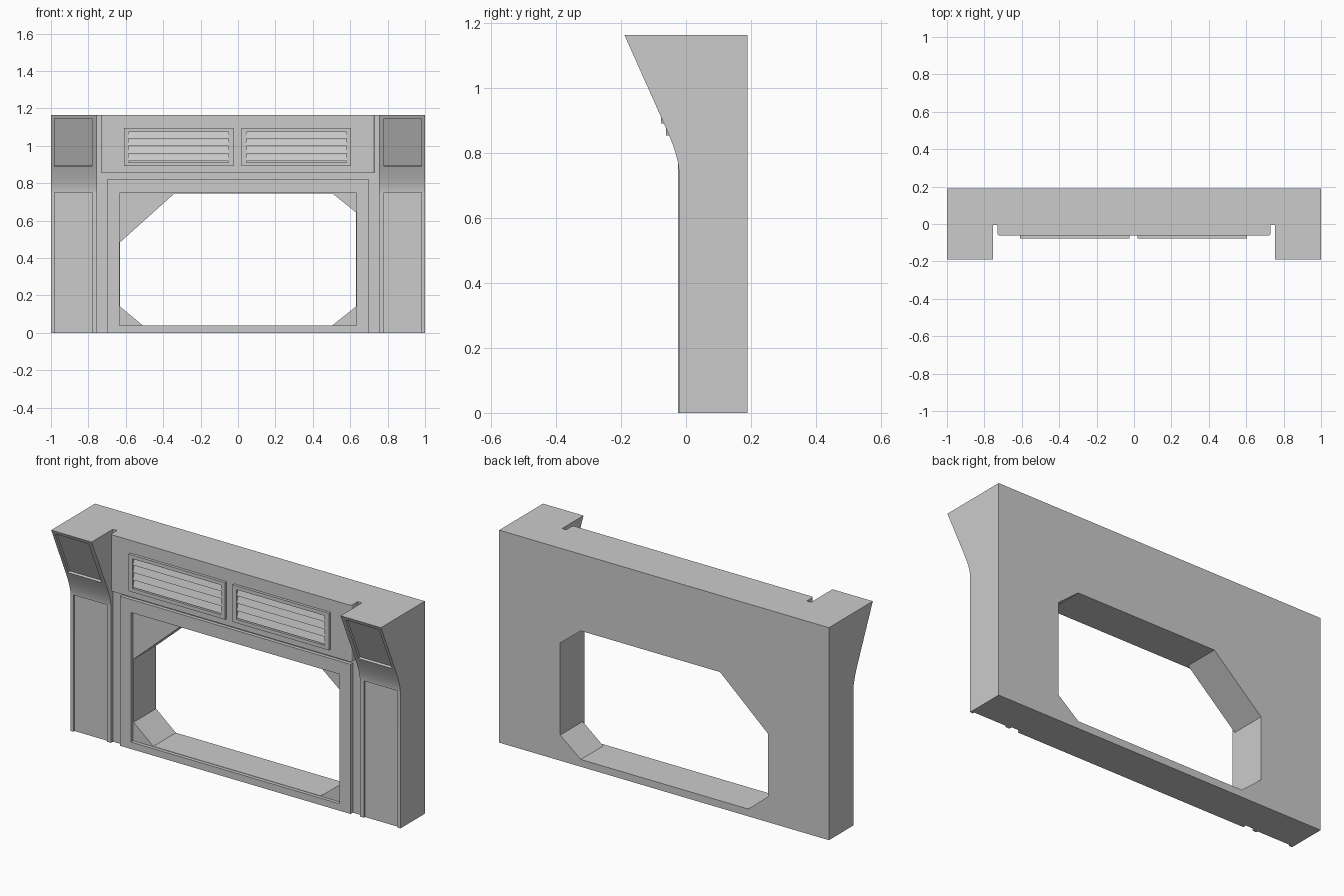
import bpy, bmesh, math
from mathutils import Vector

if "Cube" in bpy.data.objects:
    bpy.data.objects.remove(bpy.data.objects["Cube"])


def prism(name, pts, axis, a, b):
    """Extrude a 2D outline along x (pts y,z), y (pts x,z) or z (pts x,y)."""
    def place(p, t):
        return {'x': (t, p[0], p[1]), 'y': (p[0], t, p[1]), 'z': (p[0], p[1], t)}[axis]
    bm = bmesh.new()
    lo = [bm.verts.new(place(p, a)) for p in pts]
    hi = [bm.verts.new(place(p, b)) for p in pts]
    bm.faces.new(lo)
    bm.faces.new(hi)
    n = len(pts)
    for i in range(n):
        j = (i + 1) % n
        bm.faces.new((lo[i], lo[j], hi[j], hi[i]))
    bmesh.ops.recalc_face_normals(bm, faces=bm.faces)
    me = bpy.data.meshes.new(name)
    bm.to_mesh(me)
    bm.free()
    ob = bpy.data.objects.new(name, me)
    bpy.context.collection.objects.link(ob)
    return ob


def rect(x0, x1, z0, z1):
    return [(x0, z0), (x1, z0), (x1, z1), (x0, z1)]


def select(ob):
    bpy.ops.object.select_all(action='DESELECT')
    ob.select_set(True)
    bpy.context.view_layer.objects.active = ob


def cut(ob, cutter):
    cutter.hide_render = True
    m = ob.modifiers.new("cut", 'BOOLEAN')
    m.operation, m.solver, m.object = 'DIFFERENCE', 'EXACT', cutter
    select(ob)
    bpy.ops.object.modifier_apply(modifier=m.name)
    bpy.data.objects.remove(cutter)


H, BACK, WALL, PIL = 1.165, 0.19, -0.005, -0.022

# Body: flared side profile across the full width
p0, p1, p2 = Vector((PIL, 0.745)), Vector((PIL, 0.79)), Vector((-0.065, 0.885))
curve = [p0 * (1 - t) ** 2 + p1 * 2 * t * (1 - t) + p2 * t * t
         for t in (i / 8 for i in range(9))]
profile = [(BACK, 0), (PIL, 0)] + [tuple(p) for p in curve] + [(-0.19, H), (BACK, H)]
body = prism("wall_and_pillars", profile, 'x', -1, 1)

# Bay between the pillars
cut(body, prism("bay_cutter", rect(-0.755, 0.755, -0.1, 1.3), 'y', -0.5, WALL))

# Opening with clipped corners
opening = [(-0.51, 0.04), (0.505, 0.04), (0.63, 0.14), (0.63, 0.645), (0.505, 0.745),
           (-0.34, 0.745), (-0.63, 0.485), (-0.63, 0.14)]
cut(body, prism("opening_cutter", opening, 'y', -0.4, 0.4))

# Recessed panels on both pillars: straight lower one, sloping upper one
lo, hi = Vector((-0.067, 0.89)), Vector((-0.181, 1.145))
d = (hi - lo).normalized()
n = Vector((d.y, -d.x))
slope = [lo - n * 0.05, hi - n * 0.05, hi + n * 0.012, lo + n * 0.012]
for s in (-1, 1):
    a, b = sorted((s * 0.78, s * 0.982))
    cut(body, prism("lower_panel_cutter", rect(a, b, -0.1, 0.75), 'y', -0.3, PIL + 0.01))
    cut(body, prism("upper_panel_cutter", slope, 'x', a, b))
select(body)
bpy.ops.object.shade_smooth_by_angle(angle=math.radians(15))
body.modifiers.new("even_shading", 'WEIGHTED_NORMAL').keep_sharp = True

# Raised rectangular frame around the opening
frame = prism("opening_frame", rect(-0.70, 0.70, 0, 0.82), 'y', -0.024, WALL)
cut(frame, prism("frame_cutter", rect(-0.633, 0.633, 0.038, 0.748), 'y', -0.2, 0.2))

# Header board with rounded front corners
HF, R = -0.062, 0.012
right = [(0.73 - R + R * math.cos(t), HF + R - R * math.sin(t))
         for t in (i * math.pi / 8 for i in range(5))]
plan = [(0.73, WALL)] + right + [(-x, y) for x, y in reversed(right)] + [(-0.73, WALL)]
header = prism("header_board", plan, 'z', 0.855, H)
select(header)
bpy.ops.object.shade_smooth_by_angle(angle=math.radians(30))
header.modifiers.new("even_shading", 'WEIGHTED_NORMAL').keep_sharp = True

# Two vent grilles with sloping slats
GF, B = -0.077, 0.025
for side, x0, x1 in (("left", -0.61, -0.025), ("right", 0.02, 0.605)):
    z0, z1 = 0.892, 1.095
    grille = prism("vent_frame_" + side, rect(x0, x1, z0, z1), 'y', GF, HF)
    cut(grille, prism("vent_cutter", rect(x0 + B, x1 - B, z0 + 0.02, z1 - 0.02), 'y', -0.3, 0.1))
    step = (z1 - z0 - 0.04) / 4
    for i in range(4):
        z = z0 + 0.02 + i * step
        slat = [(HF, z + 0.006), (GF + 0.002, z + 0.006), (HF - 0.002, z + step), (HF, z + step)]
        prism(f"vent_slat_{side}_{i + 1}", slat, 'x', x0 + B, x1 - B)
